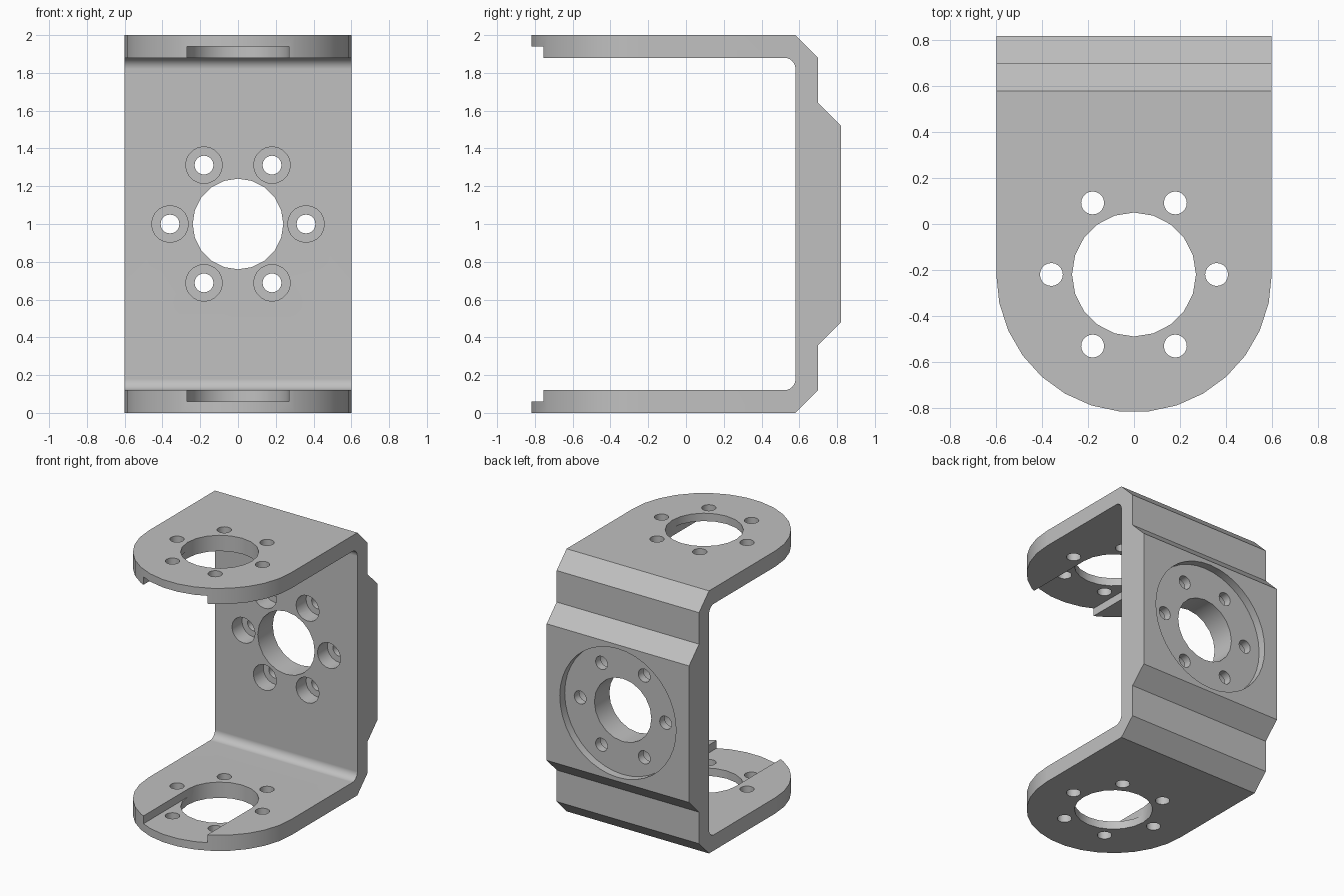
import bpy, bmesh
from math import sin, cos, pi, radians
from mathutils import Vector

if "Cube" in bpy.data.objects:
    bpy.data.objects.remove(bpy.data.objects["Cube"], do_unlink=True)

HALF = 0.6        # half width, also the arm end radius
ARM_Y = -0.22     # centre of the arm holes
WALL = 0.12
BOLT = 0.36       # bolt circle radius

grey = bpy.data.materials.new("bracket grey")
grey.use_nodes = True
grey.diffuse_color = (0.53, 0.53, 0.53, 1)
grey.node_tree.nodes["Principled BSDF"].inputs["Base Color"].default_value = grey.diffuse_color


def prism(name, points, offset):
    """Extrude a closed outline of 3D points along an offset."""
    bm = bmesh.new()
    face = bm.faces.new([bm.verts.new(p) for p in points])
    top = bmesh.ops.extrude_face_region(bm, geom=[face])["geom"]
    moved = [v for v in top if isinstance(v, bmesh.types.BMVert)]
    bmesh.ops.translate(bm, verts=moved, vec=Vector(offset))
    bmesh.ops.recalc_face_normals(bm, faces=bm.faces)
    mesh = bpy.data.meshes.new(name)
    bm.to_mesh(mesh)
    bm.free()
    obj = bpy.data.objects.new(name, mesh)
    bpy.context.collection.objects.link(obj)
    return obj


def apply_boolean(target, cutter, operation="DIFFERENCE"):
    mod = target.modifiers.new("cut", "BOOLEAN")
    mod.operation, mod.solver, mod.object = operation, "EXACT", cutter
    bpy.ops.object.select_all(action="DESELECT")
    target.select_set(True)
    bpy.context.view_layer.objects.active = target
    bpy.ops.object.modifier_apply(modifier=mod.name)
    bpy.data.objects.remove(cutter, do_unlink=True)


def circle(radius, cx, cy, sides=20):
    return [(cx + radius * cos(2 * pi * i / sides), cy + radius * sin(2 * pi * i / sides))
            for i in range(sides)]


def bore_z(radius, x, y):
    """Vertical hole through both arms."""
    pts = [(a, b, -0.1) for a, b in circle(radius, x, y)]
    apply_boolean(bracket, prism("cutter", pts, (0, 0, 2.2)))


def bore_y(radius, x, z, start, end, sides=20):
    """Hole in the back wall between two depths."""
    pts = [(a, start, b) for a, b in circle(radius, x, z, sides)]
    apply_boolean(bracket, prism("cutter", pts, (0, end - start, 0)))


# Side profile: lower half, mirrored to the upper half
fillet = 0.06
outer = [(-0.9, 0), (0.58, 0), (0.70, WALL), (0.70, 0.36), (0.82, 0.48)]
inner = [(0.58 - fillet + fillet * sin(t), WALL + fillet - fillet * cos(t))
         for t in [radians(15 * i) for i in range(7)]]
lower = [(-0.9, WALL)] + inner


def flip(points):
    return [(y, 2 - z) for y, z in reversed(points)]


profile = outer + flip(outer) + flip(list(reversed(lower))) + list(reversed(lower))
bracket = prism("bracket", [(-0.7, y, z) for y, z in profile], (1.4, 0, 0))

# Rounded plan outline of the arms
arc = [(-HALF * cos(radians(12 * i)), ARM_Y - HALF * sin(radians(12 * i))) for i in range(16)]
plan = [(-HALF, 1)] + arc + [(HALF, 1)]
apply_boolean(bracket, prism("plan", [(x, y, -0.1) for x, y in plan], (0, 0, 2.2)), "INTERSECT")

# Shallow slots on the inner arm faces, open at the front
s = 0.269
for z in (0.06, 1.80):
    pts = [(-s, -1, z), (s, -1, z), (s, ARM_Y, z), (-s, ARM_Y, z)]
    apply_boolean(bracket, prism("slot", pts, (0, 0, 0.14)))

# Centre holes and the round recess in the back
bore_z(0.27, 0, ARM_Y)
bore_y(0.49, 0, 1, 0.76, 0.95, 40)
bore_y(0.24, 0, 1, 0.4, 0.95)

# Bolt holes, counterbored inside the back wall
for x, d in circle(BOLT, 0, 0, 6):
    bore_z(0.05, x, ARM_Y + d)
    bore_y(0.05, x, 1 + d, 0.4, 0.95)
    bore_y(0.097, x, 1 + d, 0.4, 0.70)

# Finish: one colour, smooth curves, flat planes
bracket.data.materials.clear()
bracket.data.materials.append(grey)
for poly in bracket.data.polygons:
    poly.material_index = 0
bpy.ops.object.select_all(action="DESELECT")
bracket.select_set(True)
bpy.context.view_layer.objects.active = bracket
bpy.ops.object.shade_smooth_by_angle(angle=radians(30))
weighted = bracket.modifiers.new("flat planes", "WEIGHTED_NORMAL")
weighted.keep_sharp = True
